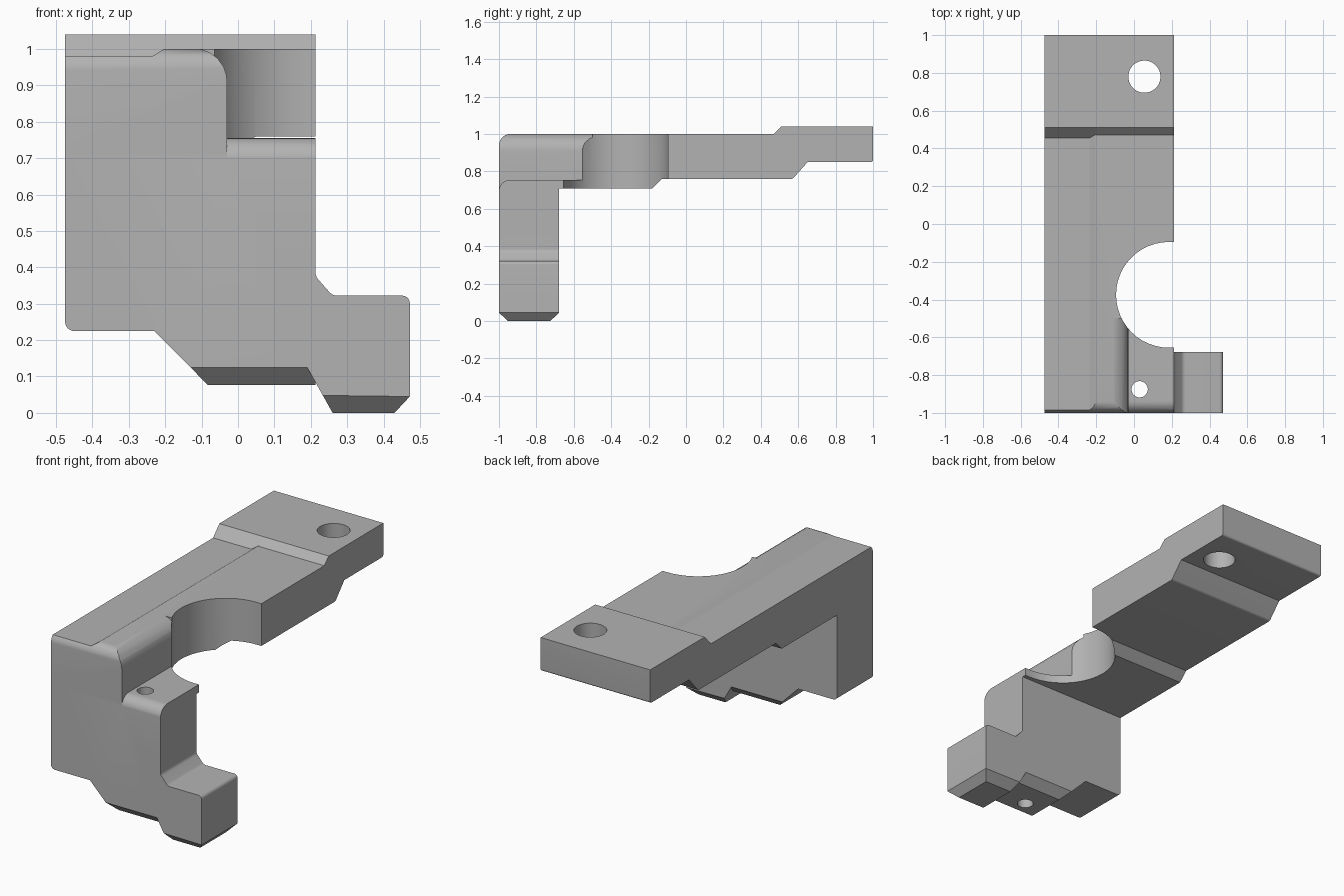
import bpy, bmesh, math
from mathutils import Vector

if "Cube" in bpy.data.objects:
    bpy.data.objects.remove(bpy.data.objects["Cube"])

grey = bpy.data.materials.new("plain_grey")
grey.use_nodes = True
colour = (0.45, 0.45, 0.45, 1)
grey.diffuse_color = colour
grey.node_tree.nodes["Principled BSDF"].inputs["Base Color"].default_value = colour


def rounded(points, steps=6):
    """Round each corner given as (a, b, radius)."""
    out = []
    for i, p in enumerate(points):
        c = Vector(p[:2])
        if len(p) == 2:
            out.append(c)
            continue
        u = (Vector(points[i - 1][:2]) - c).normalized()
        v = (Vector(points[(i + 1) % len(points)][:2]) - c).normalized()
        half = u.angle(v) / 2
        centre = c + (u + v).normalized() * p[2] / math.sin(half)
        start = c + u * p[2] / math.tan(half) - centre
        end = c + v * p[2] / math.tan(half) - centre
        for k in range(steps + 1):
            d = start.lerp(end, k / steps)
            out.append(centre + d.normalized() * p[2])
    return out


def prism(name, points, axis, lo, hi, chamfer_levels=()):
    """Extrude a profile along an axis; chamfer end edges at given heights."""
    bm = bmesh.new()
    place = {"x": lambda a, b, t: (t, a, b),
             "y": lambda a, b, t: (a, t, b),
             "z": lambda a, b, t: (a, b, t)}[axis]
    outline = rounded(points)
    rings = [[bm.verts.new(place(p.x, p.y, t)) for p in outline] for t in (lo, hi)]
    bm.faces.new(rings[0])
    bm.faces.new(rings[1][::-1])
    n = len(outline)
    for i in range(n):
        j = (i + 1) % n
        bm.faces.new((rings[0][j], rings[0][i], rings[1][i], rings[1][j]))
    bmesh.ops.recalc_face_normals(bm, faces=bm.faces)
    edges = [e for e in bm.edges
             if abs(e.verts[0].co.y - e.verts[1].co.y) < 1e-5
             and any(all(abs(v.co.z - h) < 1e-4 for v in e.verts) for h in chamfer_levels)]
    if edges:
        bmesh.ops.bevel(bm, geom=edges, offset=0.048, segments=1, affect="EDGES")
    mesh = bpy.data.meshes.new(name)
    bm.to_mesh(mesh)
    bm.free()
    mesh.materials.append(grey)
    obj = bpy.data.objects.new(name, mesh)
    bpy.context.collection.objects.link(obj)
    return obj


def combine(target, other, operation):
    bpy.context.view_layer.objects.active = target
    mod = target.modifiers.new(operation, "BOOLEAN")
    mod.operation, mod.solver, mod.object = operation, "EXACT", other
    bpy.ops.object.modifier_apply(modifier=mod.name)
    bpy.data.objects.remove(other)


def round_cutter(x, y, radius, lo, hi, count=48):
    ring = [(x + radius * math.cos(k * math.tau / count),
             y + radius * math.sin(k * math.tau / count)) for k in range(count)]
    return prism("round_cutter", ring, "z", lo, hi)


LEFT, RIGHT, WALL, SHELF = -0.475, 0.213, -0.03, 0.755

# Long stepped arm
bracket = prism("bracket", [
    (-1, 0.71), (-0.18, 0.71), (-0.13, 0.76), (0.57, 0.76, 0.02), (0.65, 0.85),
    (1, 0.85, 0.012), (1, 1.04), (0.51, 1.04), (0.47, 1), (-1, 1, 0.06)],
    "x", LEFT, RIGHT)

# Recessed strip along the side of the arm, with a sloped far end
strip = prism("strip_cutter", [
    (-0.6, 0.98), (-0.235, 0.98), (-0.2, 1.002), (-0.2, 1.1), (-0.6, 1.1)], "y", -1.1, 0.455)
for v in strip.data.vertices:
    if v.co.y > 0:
        v.co.y += (v.co.z - 0.98) * 0.92
combine(bracket, strip, "DIFFERENCE")

# Front upright plate and its foot
plate = prism("front_plate", [
    (LEFT, 0.225, 0.025), (-0.23, 0.225), (-0.083, 0.077), (RIGHT, 0.077),
    (RIGHT, 0.74), (LEFT, 0.74)], "y", -1, -0.678, [0.077])
foot = prism("foot", [
    (0.26, 0), (0.43, 0), (0.472, 0.045), (0.472, 0.322, 0.02), (0.26, 0.322, 0.03),
    (RIGHT, 0.375, 0.03), (RIGHT, 0.45), (0.1, 0.45), (0.1, 0.125), (0.19, 0.125)],
    "y", -1, -0.678, [0])
combine(bracket, plate, "UNION")
combine(bracket, foot, "UNION")

# Lowered shelf beside the rounded wall, and its rounded front lip
combine(bracket, prism("shelf_cutter", [
    (-0.16, 1.001), (WALL, 1.001, 0.09), (WALL, SHELF), (0.4, SHELF), (0.4, 1.1),
    (-0.16, 1.1)], "y", -1.1, -0.5), "DIFFERENCE")
combine(bracket, prism("lip_cutter", [
    (-1.05, 0.69), (-1.0005, 0.69), (-1.0005, SHELF, 0.06), (-0.93, SHELF), (-0.93, 0.8),
    (-1.05, 0.8)], "x", WALL, 0.4), "DIFFERENCE")

# Half-round notch opening to the side
combine(bracket, round_cutter(0.185, -0.375, 0.28, 0.6, 1.2), "DIFFERENCE")
combine(bracket, prism("notch_mouth", [
    (0.185, -0.655), (0.5, -0.655), (0.5, -0.095), (0.185, -0.095)],
    "z", 0.6, 1.2), "DIFFERENCE")

# Screw holes
combine(bracket, round_cutter(0.055, 0.78, 0.085, 0.7, 1.2), "DIFFERENCE")
combine(bracket, round_cutter(0.03, -0.875, 0.043, -0.1, 0.9), "DIFFERENCE")

# Soft shading on the fillets
bpy.ops.object.select_all(action="DESELECT")
bracket.select_set(True)
bpy.context.view_layer.objects.active = bracket
bpy.ops.object.shade_smooth_by_angle(angle=math.radians(28))
